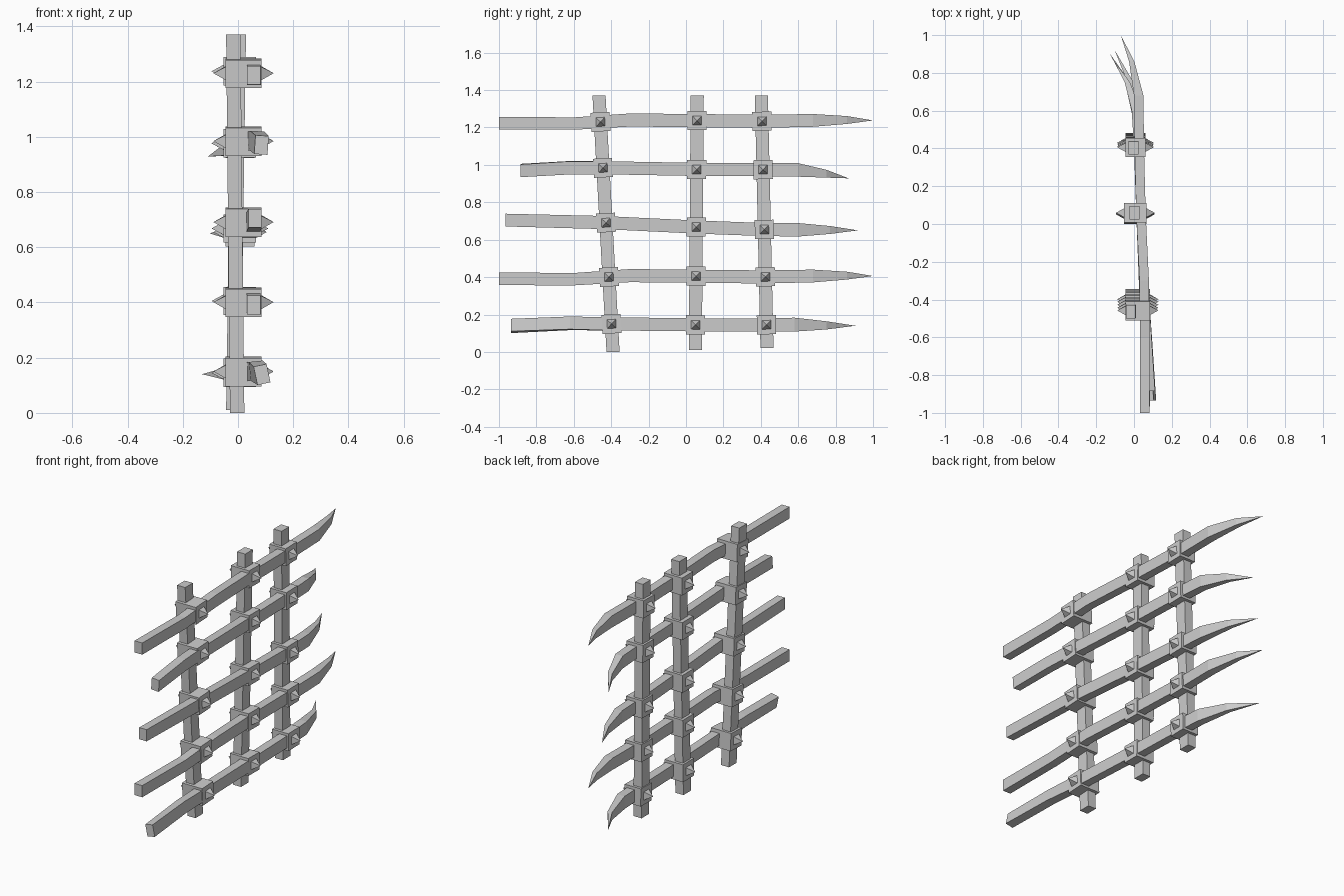
import bpy
from math import sin, cos, radians, atan2
from mathutils import Matrix, Vector

if "Cube" in bpy.data.objects:
    bpy.data.objects.remove(bpy.data.objects["Cube"])


def make(name, verts, faces):
    me = bpy.data.meshes.new(name)
    me.from_pydata(verts, [], faces)
    me.validate()
    ob = bpy.data.objects.new(name, me)
    bpy.context.collection.objects.link(ob)
    return ob


def loft(name, rings, tip=None):
    """Skin four-cornered rings, closing the end with a cap or a point."""
    verts = [v for r in rings for v in r]
    faces = [(3, 2, 1, 0)]
    for i in range(len(rings) - 1):
        a = 4 * i
        for k in range(4):
            n = (k + 1) % 4
            faces.append((a + k, a + n, a + 4 + n, a + 4 + k))
    e = 4 * (len(rings) - 1)
    if tip:
        verts.append(tip)
        faces += [(e + k, e + (k + 1) % 4, len(verts) - 1) for k in range(4)]
    else:
        faces.append((e, e + 1, e + 2, e + 3))
    return make(name, verts, faces)


CORNERS = [(-1, -1), (-1, 1), (1, 1), (1, -1)]


def bar(name, path, roll):
    """Path rows: y, x, z, half width, half height; last row is the tip."""
    rings = []
    for i, (y, x, z, w, h) in enumerate(path[:-1]):
        a = radians(roll) if i == 0 else radians(roll) * 0.5 if i == 1 else 0
        rings.append([(x + w * sx * cos(a) + h * sz * sin(a), y,
                       z - w * sx * sin(a) + h * sz * cos(a)) for sx, sz in CORNERS])
    y, x, z = path[-1]
    return loft(name, rings, (x, y, z))


# Clawed cross bars; the first and fourth share one shape
def long_bar(z):
    return [(-1, .057, z - .012, .025, .034), (-.6, .058, z - .014, .025, .033),
            (-.3, .054, z + .005, .025, .035), (.05, .037, z + .002, .025, .035),
            (.4, .028, z - .002, .025, .035), (.68, .025, z + .003, .025, .034),
            (.86, -.012, z + .005, .014, .021), (1.0, -.07, z + .003)]


bars = [
    (long_bar(1.235), 0),
    ([(-.885, .085, .970, .024, .034), (-.62, .068, .985, .025, .035),
      (-.4, .056, .984, .025, .035), (.05, .037, .976, .025, .035),
      (.4, .025, .975, .025, .035), (.6, .012, .973, .024, .036),
      (.75, -.035, .953, .014, .021), (.87, -.11, .928)], 4),
    ([(-.965, .062, .705, .024, .034), (-.45, .056, .692, .025, .035),
      (.05, .037, .668, .025, .035), (.4, .025, .655, .025, .035),
      (.6, .016, .653, .024, .036), (.77, -.028, .652, .014, .021),
      (.92, -.102, .65)], 0),
    (long_bar(.403), 0),
    ([(-.935, .087, .139, .024, .034), (-.62, .068, .153, .025, .034),
      (-.4, .056, .150, .025, .035), (.05, .037, .145, .025, .035),
      (.4, .025, .145, .025, .035), (.58, .014, .146, .024, .037),
      (.75, -.034, .142, .014, .022), (.905, -.13, .14)], -12),
]
for i, (path, roll) in enumerate(bars):
    bar(f"claw_bar_{i + 1}", path, roll)


def height_at(path, y):
    for a, b in zip(path, path[1:]):
        if a[0] <= y <= b[0]:
            return a[2] + (b[2] - a[2]) * (y - a[0]) / (b[0] - a[0])


# Leaning posts: bottom, top, then collar x range
posts = [
    (Vector((-.003, -.39, 0)), Vector((-.017, -.465, 1.37)), -.045, .085),
    (Vector((-.017, .05, .01)), Vector((.003, .06, 1.37)), -.052, .066),
    (Vector((-.015, .433, .02)), Vector((-.003, .403, 1.37)), -.045, .060),
]
for i, (lo, hi, x0, x1) in enumerate(posts):
    loft(f"post_{i + 1}", [[(p.x + .026 * sx, p.y + .035 * sy, p.z) for sx, sy in
                            CORNERS[::-1]] for p in (lo, hi)])
    lean = atan2(hi.y - lo.y, hi.z - lo.z)
    for j, (path, _) in enumerate(bars):
        # Square collar at the crossing, with a pyramid stud front and back
        y = lo.y
        for _k in range(3):
            z = height_at(path, y)
            y = lo.y + (hi.y - lo.y) * (z - lo.z) / (hi.z - lo.z)
        m = Matrix.Translation((0, y, z)) @ Matrix.Rotation(-lean, 4, 'X')

        def ring(x, r):
            return [m @ Vector((x, r * a, r * b)) for a, b in CORNERS[::-1]]

        loft(f"collar_{i + 1}_{j + 1}", [ring(x0, .051), ring(x1, .051)])
        for side, x, d in (("back", x0, -1), ("front", x1, 1)):
            loft(f"stud_{side}_{i + 1}_{j + 1}", [ring(x - d * .004, .026)],
                 m @ Vector((x + d * .044, 0, 0)))

# Consistent outward faces
import bmesh
for ob in bpy.context.collection.objects:
    bm = bmesh.new()
    bm.from_mesh(ob.data)
    bmesh.ops.recalc_face_normals(bm, faces=bm.faces)
    bm.to_mesh(ob.data)
    bm.free()
